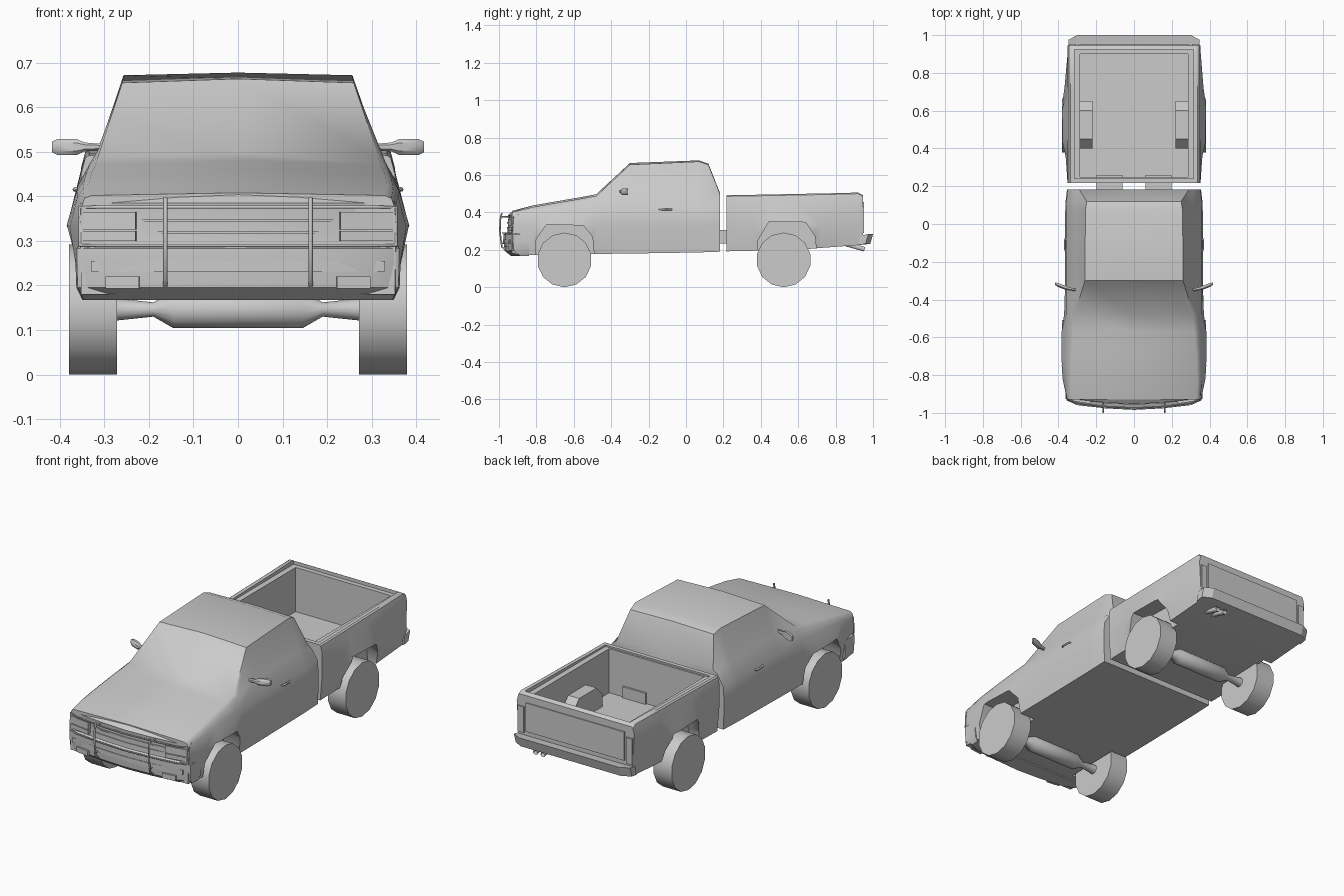
import bpy, bmesh, math
from mathutils import Vector

if "Cube" in bpy.data.objects:
    bpy.data.objects.remove(bpy.data.objects["Cube"])


def finish(name, bm, angle=None):
    bmesh.ops.recalc_face_normals(bm, faces=bm.faces)
    me = bpy.data.meshes.new(name)
    bm.to_mesh(me)
    bm.free()
    ob = bpy.data.objects.new(name, me)
    bpy.context.collection.objects.link(ob)
    if angle:
        smooth(ob, angle)
    return ob


def select(ob):
    bpy.ops.object.select_all(action='DESELECT')
    ob.select_set(True)
    bpy.context.view_layer.objects.active = ob


def smooth(ob, angle):
    select(ob)
    bpy.ops.object.shade_smooth_by_angle(angle=math.radians(angle))


def loft(name, rings, angle=None):
    """Skin a list of equal-length closed rings and cap both ends."""
    bm = bmesh.new()
    vs = [[bm.verts.new(p) for p in r] for r in rings]
    n = len(rings[0])
    for a, b in zip(vs, vs[1:]):
        for i in range(n):
            bm.faces.new((a[i], a[(i + 1) % n], b[(i + 1) % n], b[i]))
    bm.faces.new(vs[0])
    bm.faces.new(vs[-1])
    return finish(name, bm, angle)


def section(y, half):
    """Full ring from half-section (x, z) points, bottom centre to top centre."""
    return [(x, y, z) for x, z in half] + [(-x, y, z) for x, z in half[-2:0:-1]]


def extrude_x(name, x0, x1, profile, angle=None):
    return loft(name, [[(x, y, z) for y, z in profile] for x in (x0, x1)], angle)


def box(name, lo, hi, turn=0):
    lo, hi = Vector(lo), Vector(hi)
    bm = bmesh.new()
    bmesh.ops.create_cube(bm, size=1)
    for v in bm.verts:
        v.co = Vector(a * b for a, b in zip(v.co, hi - lo))
    ob = finish(name, bm)
    ob.location = (lo + hi) / 2
    ob.rotation_euler.z = turn
    return ob


def cut(ob, cutters):
    for c in cutters:
        m = ob.modifiers.new("cut", 'BOOLEAN')
        m.operation, m.solver, m.object = 'DIFFERENCE', 'EXACT', c
        select(ob)
        bpy.ops.object.modifier_apply(modifier=m.name)
        bpy.data.objects.remove(c)


def tube(name, pts, r, closed=False):
    cu = bpy.data.curves.new(name, 'CURVE')
    cu.dimensions, cu.bevel_depth, cu.bevel_resolution = '3D', r, 1
    sp = cu.splines.new('POLY')
    sp.points.add(len(pts) - 1)
    for p, q in zip(sp.points, pts):
        p.co = (*q, 1)
    sp.use_cyclic_u = closed
    ob = bpy.data.objects.new(name, cu)
    bpy.context.collection.objects.link(ob)
    select(ob)
    bpy.ops.object.convert(target='MESH')


def arch_cutters(yc, x_in, top):
    prof = [(-.155, .1), (-.155, .25), (-.095, top), (.10, top - .005), (.15, .27), (.165, .1)]
    return [extrude_x("arch_cutter", s * x_in, s * .5, [(yc + y, z) for y, z in prof])
            for s in (1, -1)]


# Cab with hood: y, bottom z, mid width, lower belt, upper belt, top edge, crown z
cab_stations = [
    (-.93, .180, .355, (.352, .375), (.345, .395), (.33, .402), .408),
    (-.82, .172, .378, (.360, .400), (.348, .418), (.335, .428), .437),
    (-.70, .175, .386, (.362, .412), (.345, .438), (.33, .450), .458),
    (-.57, .177, .383, (.361, .420), (.338, .460), (.32, .472), .480),
    (-.48, .178, .370, (.360, .425), (.332, .475), (.315, .488), .497),
    (-.30, .180, .364, (.360, .425), (.317, .500), (.260, .655), .664),
    (.07, .186, .364, (.360, .425), (.315, .500), (.257, .672), .678),
    (.12, .188, .362, (.358, .425), (.313, .500), (.250, .655), .660),
    (.182, .190, .355, (.352, .420), (.315, .480), (.290, .498), .503),
]
cab = loft("cab", [section(y, [(0, zb), (.352, zb), (wm, .33), b1, b2, t, (0, c)])
                   for y, zb, wm, b1, b2, t, c in cab_stations])
cut(cab, arch_cutters(-.65, .26, .335))
smooth(cab, 38)

# Nose: bumper and grille wall, z level and setback
plan = [(.365, -.84), (.362, -.925), (.30, -.952), (.15, -.968), (0, -.975)]
levels = [(.167, .04), (.195, .005), (.25, 0), (.283, 0), (.292, .02),
          (.370, .025), (.385, .022), (.408, .05)]
rings = []
for z, off in levels:
    half = [(x - (.4 * off if x else 0), y + (off if y < -.9 else 0), z) for x, y in plan]
    rings.append(half + [(-x, y, z) for x, y, z in half[-2::-1]])
loft("nose", rings, 30)
for k, (z, d) in enumerate(((.243, .003), (.318, -.018), (.345, -.018))):
    w = .33 if k == 0 else .215
    h = .012 if k == 0 else .003
    pts = [(-w, -.942), (-.15, -.968), (0, -.975), (.15, -.968), (w, -.942 if k == 0 else -.958)]
    if k:
        pts[0] = (-w, -.958)
    front = [(x, y - d, z) for x, y in pts]
    loft("bumper_slot" if k == 0 else "grille_bar",
         [[(x, y + dy, z + dz) for dy, dz in ((0, -h), (0, h), (.02, h), (.02, -h))]
          for x, y, z in front])

# Lamps
for s in (1, -1):
    for z0, z1 in ((.30, .322), (.326, .365)):
        box("headlight", (s * .288 - .06, -.943, z0), (s * .288 + .06, -.92, z1), s * .16)
    box("fog_lamp", (s * .258 - .038, -.963, .193), (s * .258 + .038, -.93, .22), s * .13)
    box("tail_light", (s * .325 - .018, .925, .29), (s * .325 + .018, .953, .43))

# Grille guard: surround loop plus two posts with arms
loop = [(-.355, -.93), (-.30, -.955), (-.15, -.972), (0, -.98), (.15, -.972), (.30, -.955), (.355, -.93)]
tube("guard_loop", [(x, y, .29) for x, y in loop] + [(x, y + .006, .376) for x, y in loop[::-1]],
     .004, True)
for s in (1, -1):
    x = s * .163
    tube("guard_post", [(x, -.955, .195), (x, -.985, .215), (x, -.995, .30), (x, -.993, .36),
                        (x, -.985, .397)], .005)
    for z in (.235, .376):
        tube("guard_arm", [(x, -.993, z), (x, -.94, z)], .004)

# Bed: y, bottom z, mid width, top z
bed_stations = [(.217, .192, .352, .492), (.36, .195, .362, .494), (.45, .197, .384, .496),
                (.60, .200, .385, .499), (.72, .210, .368, .501), (.92, .225, .350, .506),
                (.945, .230, .345, .492)]
bed = loft("bed", [section(y, [(0, zb), (.34, zb), (wm, .33), (.352, zt - .04), (.343, zt - .006),
                               (.335, zt), (0, zt)]) for y, zb, wm, zt in bed_stations])
cut(bed, [box("lip_cutter", (-.315, .24, .484), (.315, .925, .6)),
          box("cavity_cutter", (-.285, .25, .245), (.285, .90, .6))]
    + arch_cutters(.54, .289, .352))
smooth(bed, 35)
well = [(.40, .23), (.40, .31), (.45, .365), (.60, .365), (.65, .31), (.65, .23)]
for s in (1, -1):
    extrude_x("wheel_well", s * .22, s * .288, well)
box("tailgate_panel", (-.295, .935, .30), (.295, .951, .455))

# Rear bumper with tapered ends
prof = [(.92, .225), (.985, .232), (1.0, .284), (.93, .275)]
loft("rear_bumper", [[(x, y if y < .95 else y - d, z) for y, z in prof]
                     for x, d in ((-.348, .025), (-.30, 0), (.30, 0), (.348, .025))])

# Twin exhaust tips
for x in (.19, .235):
    tube("exhaust_tip", [(x, .84, .235), (x, .955, .203)], .014)

# Frame rails bridging the gap
for s in (1, -1):
    box("frame_rail", (s * .13 - .068, .15, .235), (s * .13 + .068, .26, .305))

# Wheels and axles
N = 14
lathe = [(-.275, .025), (-.19, .016), (-.145, .042), (.145, .042), (.19, .016), (.275, .025)]


def circle(x, yc, r, zc=.146):
    return [(x, yc + r * math.sin(2 * math.pi * i / N), zc + r * math.cos(2 * math.pi * i / N))
            for i in range(N)]


for yc in (-.65, .522):
    for s in (1, -1):
        loft("wheel", [circle(s * x, yc, .146) for x in (.272, .38)], 40)
    loft("axle", [circle(x, yc, r) for x, r in lathe], 40)

# Door mirrors and handles
for s in (1, -1):
    spec = [(.295, -.352, .006, .006), (.345, -.343, .008, .010), (.362, -.338, .011, .018),
            (.405, -.322, .010, .018), (.418, -.316, .006, .012)]
    loft("door_mirror", [[(s * x, y + a * w, .511 + b * h) for a, b in
                          ((-1, -.5), (-1, .5), (-.3, 1), (1, 1), (1, -1), (-.3, -1))]
                         for x, y, w, h in spec], 35)
    tube("door_handle", [(s * .352, -.148, .418), (s * .367, -.135, .416), (s * .367, -.085, .415),
                         (s * .352, -.07, .416)], .005)
